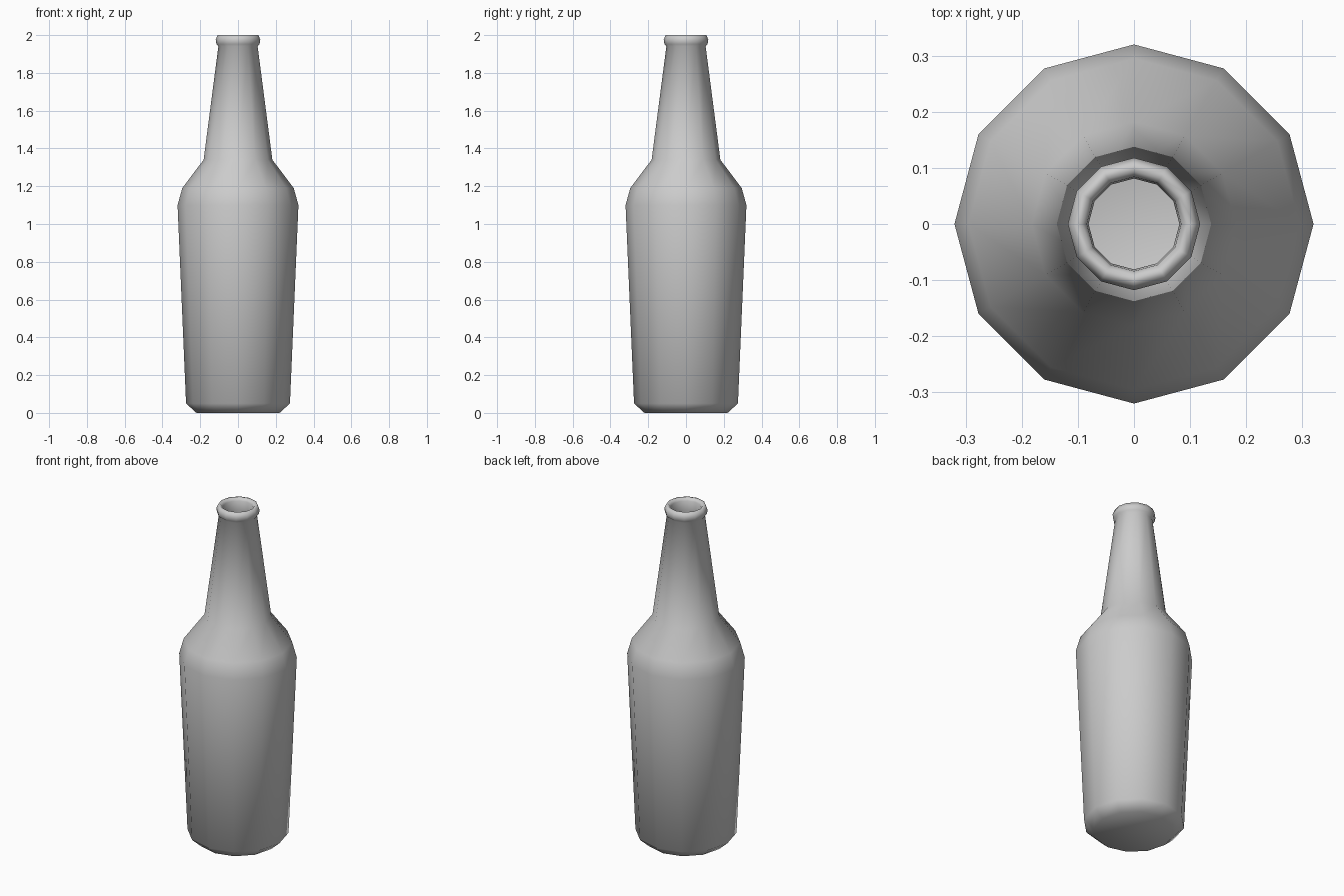
import bpy, bmesh
from math import cos, sin, pi

if "Cube" in bpy.data.objects:
    bpy.data.objects.remove(bpy.data.objects["Cube"])

SIDES = 12

# Profile as (radius, height): outside from base to lip, then down the inner wall
profile = [
    (0.22, 0.0), (0.275, 0.05), (0.32, 1.10), (0.295, 1.19), (0.182, 1.34),
    (0.104, 1.94),
    # rolled lip
    (0.114, 1.952), (0.118, 1.975), (0.108, 2.0), (0.094, 2.0), (0.084, 1.985),
    # inner wall
    (0.081, 1.93), (0.162, 1.335), (0.275, 1.18), (0.30, 1.10),
    (0.256, 0.06), (0.21, 0.02),
]

bm = bmesh.new()
rings = [[bm.verts.new((r * cos(2 * pi * i / SIDES), r * sin(2 * pi * i / SIDES), z))
          for i in range(SIDES)] for r, z in profile]

# Walls between neighbouring rings
for low, high in zip(rings, rings[1:]):
    for i in range(SIDES):
        j = (i + 1) % SIDES
        bm.faces.new((low[i], low[j], high[j], high[i]))

# Base underneath and floor inside
bm.faces.new(rings[0][::-1])
bm.faces.new(rings[-1])
bmesh.ops.recalc_face_normals(bm, faces=bm.faces)

for face in bm.faces:
    face.smooth = True

mesh = bpy.data.meshes.new("bottle")
bm.to_mesh(mesh)
bm.free()
bottle = bpy.data.objects.new("bottle", mesh)
bpy.context.collection.objects.link(bottle)
